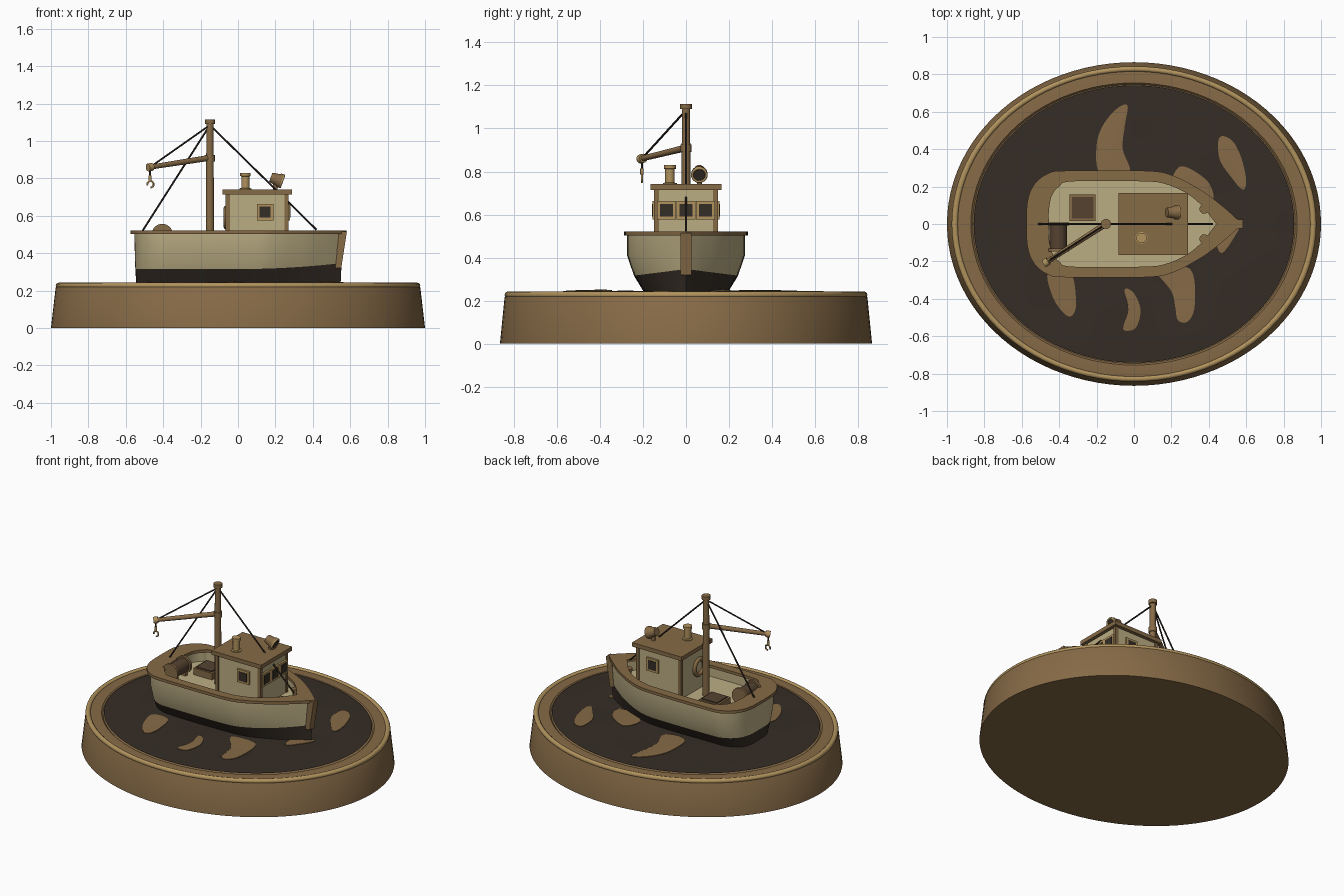
import bpy, bmesh, math
from mathutils import Vector, Matrix

if "Cube" in bpy.data.objects:
    bpy.data.objects.remove(bpy.data.objects["Cube"])

def mat(name, c):
    m = bpy.data.materials.new(name)
    m.diffuse_color = (*c, 1)
    m.use_nodes = True
    m.node_tree.nodes["Principled BSDF"].inputs["Base Color"].default_value = m.diffuse_color
    return m
BROWN = mat("wood", (.24, .145, .062))
GOLD = mat("brass", (.44, .29, .11))
CREAM = mat("cream", (.50, .42, .23))
DARK = mat("dark", (.036, .026, .019))
MID = mat("dark_wood", (.09, .055, .03))

def mesh(name, verts, faces, m, smooth=True):
    me = bpy.data.meshes.new(name)
    me.from_pydata([tuple(v) for v in verts], [], faces)
    bm = bmesh.new()
    bm.from_mesh(me)
    bmesh.ops.remove_doubles(bm, verts=bm.verts, dist=1e-5)
    bmesh.ops.recalc_face_normals(bm, faces=bm.faces)
    bm.to_mesh(me)
    bm.free()
    ob = bpy.data.objects.new(name, me)
    bpy.context.collection.objects.link(ob)
    me.materials.append(m)
    if smooth:
        bpy.ops.object.select_all(action='DESELECT')
        ob.select_set(True)
        bpy.context.view_layer.objects.active = ob
        bpy.ops.object.shade_smooth_by_angle(angle=math.radians(35))
    return ob

def loft(name, rings, m, cap0=False, cap1=False, wrap=False):
    n = len(rings[0])
    verts = [v for r in rings for v in r]
    k = len(rings)
    faces = [(i * n + j, i * n + (j + 1) % n, (i + 1) % k * n + (j + 1) % n, (i + 1) % k * n + j)
             for i in range(k if wrap else k - 1) for j in range(n)]
    if cap0: faces.append(tuple(range(n)))
    if cap1: faces.append(tuple(range((k - 1) * n, k * n)))
    return mesh(name, verts, faces, m)

def turned(name, p0, p1, profile, m, seg=24):
    """profile: (radius, distance fraction) pairs along the axis p0-p1"""
    p0, p1 = Vector(p0), Vector(p1)
    q = (p1 - p0).to_track_quat('Z', 'Y')
    rings = [[p0.lerp(p1, t) + q @ Vector((r * math.cos(a), r * math.sin(a), 0))
              for a in (2 * math.pi * i / seg for i in range(seg))] for r, t in profile]
    return loft(name, rings, m, True, True)

def rod(name, p0, p1, r, m, seg=24):
    return turned(name, p0, p1, [(r, 0), (r, 1)], m, seg)

def box(name, c, s, m):
    v = [(c[0] + s[0] * x / 2, c[1] + s[1] * y / 2, c[2] + s[2] * z / 2)
         for x in (-1, 1) for y in (-1, 1) for z in (-1, 1)]
    f = [(0, 1, 3, 2), (4, 5, 7, 6), (0, 1, 5, 4), (2, 3, 7, 6), (0, 2, 6, 4), (1, 3, 7, 5)]
    return mesh(name, v, f, m, False)

def ring(name, c, axis, R, r, m, a0=0, a1=360, seg=32):
    q = Vector(axis).to_track_quat('Z', 'X')
    full = a1 - a0 == 360
    rings = []
    for i in range(seg if full else seg + 1):
        a = math.radians(a0 + (a1 - a0) * i / seg)
        rings.append([Vector(c) + q @ Vector(((R + r * math.cos(b)) * math.cos(a), (R + r * math.cos(b)) * math.sin(a),
                      r * math.sin(b))) for b in (2 * math.pi * j / 12 for j in range(12))])
    return loft(name, rings, m, not full, not full, full)

def spline(pts, n=6, closed=False):
    P = [Vector(p) for p in pts]
    P = [P[-1]] + P + P[:2] if closed else [2 * P[0] - P[1]] + P + [2 * P[-1] - P[-2]]
    out = []
    for a, b, c, d in zip(P, P[1:], P[2:], P[3:]):
        for i in range(n):
            t = i / n
            out.append(.5 * (2 * b + (c - a) * t + (2 * a - 5 * b + 4 * c - d) * t * t + (3 * b - a - 3 * c + d) * t ** 3))
    return out if closed else out + [P[-2]]

# oval plinth with beaded rim
def oval(r, z, n=96):
    return [(r * math.cos(2 * math.pi * i / n), .865 * r * math.sin(2 * math.pi * i / n), z) for i in range(n)]
loft("plinth", [oval(r, z) for r, z in [(1, 0), (.975, .215), (.965, .23), (.93, .234), (.872, .234), (.862, .225), (.855, .225)]],
     BROWN, True, True)
loft("rim_bead", [oval(.958 + .017 * math.cos(a), .226 + .016 * math.sin(a))
                  for a in (2 * math.pi * i / 12 for i in range(12))], GOLD, wrap=True)

# rippled sea
def sea_z(x, y):
    r = math.hypot(x, y / .865) / .857
    return .236 + max(0, 1 - r ** 4) * (.006 + .005 * math.sin(9 * x + 2 * y) * math.cos(8 * y - 2 * x))
loft("sea", [[(x, y, sea_z(x, y)) for x, y, _ in oval(.857 * k / 24, 0)] for k in range(24, 0, -1)], DARK, cap1=True)

# foam patches lying on the water
foam = [
    [(-.035, .635), (-.1, .61), (-.17, .52), (-.2, .42), (-.19, .28), (-.1, .24), (-.02, .28), (-.06, .4), (-.05, .52)],
    [(.45, .44), (.475, .47), (.53, .44), (.575, .35), (.6, .23), (.58, .185), (.52, .25), (.46, .34)],
    [(.2, .2), (.235, .3), (.3, .295), (.4, .22), (.42, .12), (.3, .12)],
    [(.57, .01), (.53, -.08), (.47, -.155), (.44, -.1), (.46, -.02)],
    [(-.46, -.26), (-.43, -.4), (-.36, -.49), (-.32, -.475), (-.31, -.4), (-.34, -.26)],
    [(-.05, -.35), (0, -.37), (.035, -.46), (.01, -.555), (-.05, -.57), (-.055, -.54), (-.03, -.46)],
    [(.12, -.24), (.2, -.36), (.22, -.44), (.235, -.515), (.29, -.52), (.325, -.43), (.3, -.24)],
]
for i, pts in enumerate(foam):
    edge = spline(pts, 5, True)
    mid = sum(edge, Vector((0, 0))) / len(edge)
    rings = []
    for k, h in ((1, -.002), (1, .004), (.75, .005), (.5, .005), (.25, .005)):
        rings.append([(p.x, p.y, sea_z(p.x, p.y) + h) for p in (mid.lerp(e, k) for e in edge)])
    loft(f"foam_{i + 1}", rings, BROWN, cap1=True)

# hull: plan outline repeated at several heights
def outline(pts):
    h = spline(pts)
    return h + [Vector((p.x, -p.y)) for p in h[-2:0:-1]]
OUT = outline([(-.575, 0), (-.57, .12), (-.535, .21), (-.46, .27), (-.36, .285), (.05, .285), (.2, .262), (.36, .18), (.48, .09), (.58, 0)])
INN = outline([(-.455, 0), (-.455, .07), (-.44, .15), (-.4, .2), (-.33, .228), (.05, .228), (.17, .213), (.28, .165), (.36, .1), (.44, 0)])

def station(ys, z, xs=.965, lift=0):
    return [(p.x * xs, p.y * .955 * ys, z + lift * max(0, p.x / .58) ** 2) for p in OUT]
loft("hull_bottom", [station(.68, .225, .945), station(.88, .315, .955, .032)], DARK, cap0=True)
loft("hull_topsides", [station(.88, .315, .955, .032), station(1, .41, .96), station(1, .51)], CREAM)
loft("deck", [station(.985, .43, .95), station(.985, .44, .95)], CREAM, True, True)
loft("gunwale", [[(p.x, p.y, z) for p in o] for o, z in ((OUT, .502), (OUT, .521), (INN, .521), (INN, .502))], BROWN, wrap=True)
loft("bulwark_lining", [[(p.x * 1.02, p.y * 1.04, z) for p in INN] for z in (.44, .51)], CREAM)

# stem post
stem = [(.52, .32), (.552, .32), (.582, .515), (.54, .515)]
loft("stem_post", [[(x, y, z) for x, z in stem] for y in (-.025, .025)], BROWN, True, True)

# wheelhouse
box("cabin", (.1025, 0, .58), (.325, .284, .28), CREAM)
box("cabin_roof", (.103, 0, .728), (.37, .33, .027), BROWN)
for x in (-.055, .26):
    for y in (-.137, .137):
        box("corner_post", (x, y, .578), (.022, .022, .276), BROWN)

def window(x, y, z, face):
    for nm, s, d, m in (("window_frame", .088, .026, GOLD), ("window_pane", .06, .032, DARK)):
        box(nm, (x, y, z), (d, s, s) if face == 'x' else (s, d, s), m)
for y in (-.09, 0, .09):
    window(.265, y, .62, 'x')
for y in (-.142, .142):
    window(.145, y, .62, 'y')
ring("life_ring", (-.062, -.05, .59), (1, 0, 0), .05, .015, BROWN)

# roof fittings
turned("funnel", (.04, -.075, .735), (.04, -.075, .83),
       [(.032, 0), (.032, .12), (.022, .14), (.022, .8), (.028, .82), (.028, 1)], GOLD)
lamp, ax = Vector((.205, .062, .795)), Vector((.94, 0, -.34))
turned("searchlight", lamp - ax * .032, lamp + ax * .032, [(.026, 0), (.032, .6), (.038, .75), (.038, 1)], BROWN)
ring("searchlight_rim", lamp + ax * .032, ax, .033, .006, GOLD)
rod("searchlight_lens", lamp + ax * .03, lamp + ax * .034, .028, DARK)
rod("searchlight_stand", (.2, .062, .735), (.2, .062, .785), .012, BROWN)

# mast, boom, hook and rigging
top, tip = (-.15, 0, 1.085), (-.47, -.205, .86)
turned("mast", (-.15, 0, .44), (-.15, 0, 1.1), [(.022, 0), (.019, 1)], BROWN)
rod("mast_cap", (-.15, 0, 1.09), (-.15, 0, 1.115), .027, BROWN)
rod("mast_collar", (-.15, 0, .89), (-.15, 0, .925), .026, BROWN)
turned("boom", (-.15, 0, .91), tip, [(.016, 0), (.013, 1)], BROWN, 16)
d = (Vector(tip) - Vector((-.15, 0, .91))).normalized() * .014
rod("boom_end", Vector(tip) - d, Vector(tip) + d, .021, GOLD)
rod("hook_line", tip, (-.47, -.205, .79), .005, DARK, 8)
rod("hook_shank", (-.47, -.205, .815), (-.47, -.205, .785), .008, GOLD, 12)
hook = ring("cargo_hook", (0, 0, 0), (0, 0, 1), .017, .005, GOLD, -270, 20, 20)
hook.matrix_world = Matrix.Translation((-.468, -.205, .768)) @ Matrix.Rotation(math.pi / 2, 4, 'X')
for nm, end in (("boom_stay", tip), ("backstay", (-.51, 0, .52)), ("forestay", (.42, 0, .525))):
    rod(nm, top, end, .005, DARK, 8)

# deck gear: winch, hatch, bollards
rod("winch_drum", (-.405, 0, .5), (-.405, -.14, .5), .046, MID)
for y in (.008, -.132):
    rod("winch_flange", (-.405, y, .5), (-.405, y - .016, .5), .057, BROWN)
for y in (-.02, -.115):
    box("winch_foot", (-.405, y, .46), (.07, .02, .05), BROWN)
box("hatch_coaming", (-.275, .087, .46), (.14, .14, .05), BROWN)
box("hatch_cover", (-.275, .087, .475), (.115, .115, .035), MID)
for y in (-.08, .08):
    turned("bollard", (.375, y, .44), (.375, y, .515), [(.018, 0), (.018, .7), (.025, .75), (.025, 1)], BROWN)
